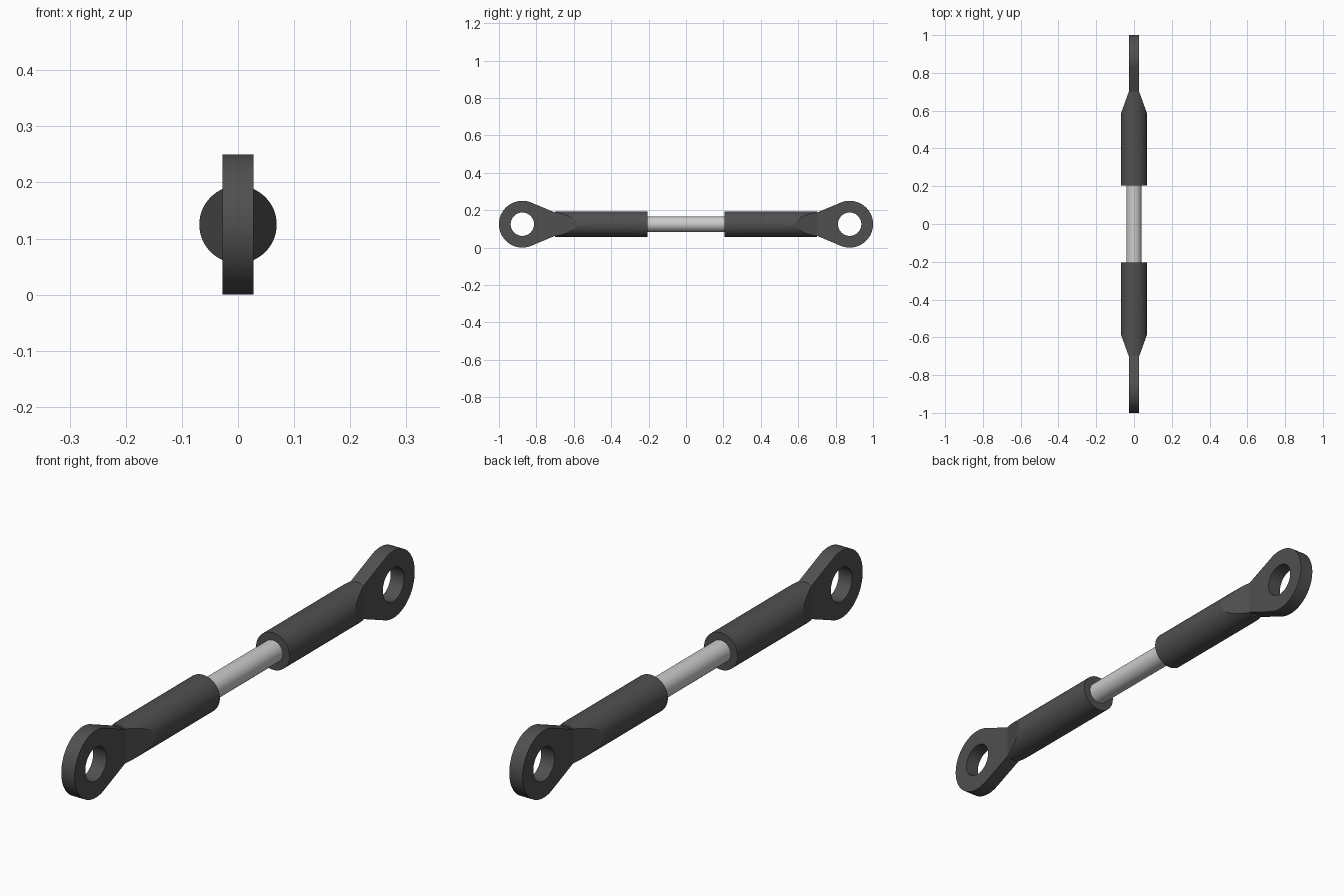
import bpy, bmesh
from math import cos, sin, pi, radians
from mathutils import Matrix, Vector

if "Cube" in bpy.data.objects:
    bpy.data.objects.remove(bpy.data.objects["Cube"])

CZ = 0.125                 # height of the link axis
EYE_Y, EYE_R, HOLE_R = 0.875, 0.125, 0.0625
PLATE = 0.0275             # half thickness of the eye plates
SLEEVE_R, SLEEVE_IN, SLEEVE_OUT, TAPER_Y = 0.069, 0.205, 0.70, 0.585

dark = bpy.data.materials.new("dark_metal")
dark.diffuse_color = (0.08, 0.08, 0.08, 1)
dark.use_nodes = True
dark.node_tree.nodes["Principled BSDF"].inputs["Base Color"].default_value = dark.diffuse_color


def add_cylinder(bm, radius, y0, y1, sides):
    m = Matrix.Translation((0, (y0 + y1) / 2, CZ)) @ Matrix.Rotation(pi / 2, 4, 'X')
    bmesh.ops.create_cone(bm, cap_ends=True, segments=sides, radius1=radius,
                          radius2=radius, depth=y1 - y0, matrix=m)


def finish(name, bm, mat=None, mirror=False):
    bmesh.ops.recalc_face_normals(bm, faces=bm.faces)
    me = bpy.data.meshes.new(name)
    bm.to_mesh(me)
    bm.free()
    ob = bpy.data.objects.new(name, me)
    bpy.context.collection.objects.link(ob)
    if mat:
        me.materials.append(mat)
    bpy.ops.object.select_all(action='DESELECT')
    ob.select_set(True)
    bpy.context.view_layer.objects.active = ob
    bpy.ops.object.shade_smooth_by_angle(angle=radians(12))
    if mirror:
        mod = ob.modifiers.new("both_ends", 'MIRROR')
        mod.use_axis = (False, True, False)
        mod.use_mirror_merge = False
    return ob


# Central rod
bm = bmesh.new()
add_cylinder(bm, 0.041, -0.22, 0.22, 48)
finish("centre_rod", bm)

# Sleeves, with flats cut on both sides down to the plate thickness
bm = bmesh.new()
add_cylinder(bm, SLEEVE_R, SLEEVE_IN, SLEEVE_OUT, 64)
for s in (-1, 1):
    normal = Vector((s * (SLEEVE_OUT - TAPER_Y), SLEEVE_R - PLATE, 0))
    cut = bmesh.ops.bisect_plane(bm, geom=bm.verts[:] + bm.edges[:] + bm.faces[:],
                                 plane_co=(s * PLATE, SLEEVE_OUT, CZ),
                                 plane_no=normal, clear_outer=True)
    bmesh.ops.holes_fill(bm, edges=[e for e in bm.edges if e.is_boundary], sides=0)
finish("sleeve", bm, dark, mirror=True)

# Eye plates: round head with tangent neck running into the sleeve, and a pin hole
bm = bmesh.new()
tilt = radians(22.8)
steps = 64
start, end = pi / 2 + tilt, 2 * pi + pi / 2 - (pi + tilt) + pi / 2
start, sweep = -(pi / 2 + tilt) + pi, pi + 2 * (pi / 2 - (pi / 2 - tilt)) * -1 + 4 * tilt
# tangent points lie on the neck side, so the head arc spans pi + 2 * tilt
first, span = -(pi / 2 + tilt), pi + 2 * tilt
outer = [(EYE_Y + EYE_R * cos(first + span * i / steps),
          EYE_R * sin(first + span * i / steps)) for i in range(steps + 1)]
neck_y = 0.69
neck_z = outer[-1][1] - (outer[-1][0] - neck_y) * sin(tilt) / cos(tilt)
outer += [(neck_y, neck_z), (neck_y, -neck_z)]
inner = [(EYE_Y + HOLE_R * cos(2 * pi * i / 64), HOLE_R * sin(2 * pi * i / 64))
         for i in range(64)]
edges = []
for loop in (outer, inner):
    vs = [bm.verts.new((-PLATE, y, CZ + z)) for y, z in loop]
    edges += [bm.edges.new((vs[i - 1], vs[i])) for i in range(len(vs))]
bmesh.ops.triangle_fill(bm, use_beauty=True, use_dissolve=False, edges=edges)
ext = bmesh.ops.extrude_face_region(bm, geom=bm.faces[:], use_keep_orig=True)
bmesh.ops.translate(bm, vec=(2 * PLATE, 0, 0),
                    verts=[g for g in ext['geom'] if isinstance(g, bmesh.types.BMVert)])
finish("eye_end", bm, dark, mirror=True)
